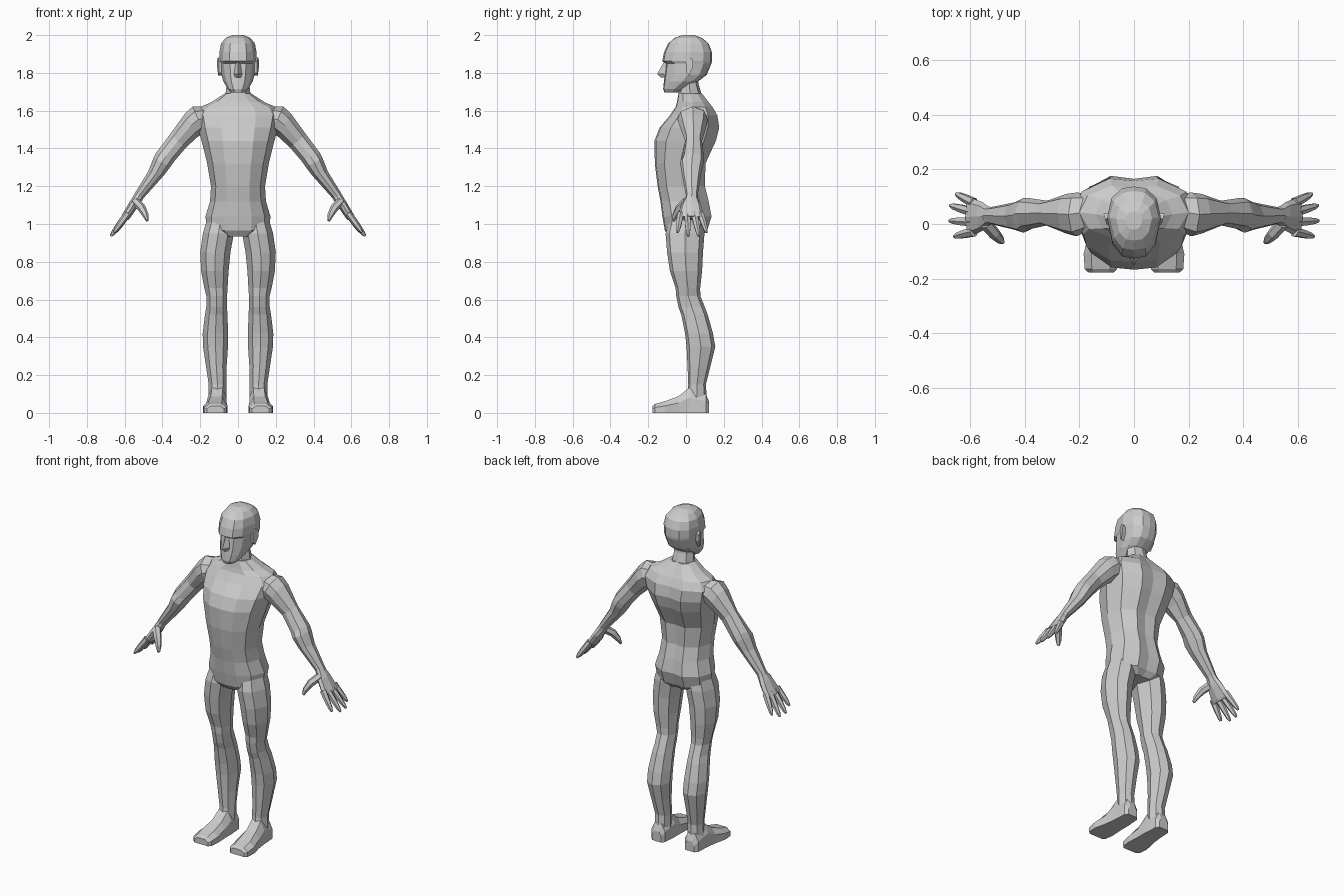
import bpy, bmesh, math
from mathutils import Vector

grey = bpy.data.materials.new("plain_grey")
grey.diffuse_color = (0.6, 0.6, 0.6, 1)

# Half cross-sections, front to back, in units of half width and half depth
TORSO = [(0, -1), (.42, -.95), (.82, -.62), (1, 0), (.85, .62), (.4, 1), (0, .93)]
HEAD = [(0, -1), (.45, -.94), (.8, -.6), (1, .1), (.85, .65), (.45, .95), (0, 1)]
LIMB = [(0, -1), (.62, -.8), (1, 0), (.68, .75), (0, 1)]
NOSE = [(0, -1), (1, .2), (1, 1)]


def full(half):
    """Mirror a half section into a closed ring."""
    return half + [(-x, y) for x, y in reversed(half) if x > 0]


def loft(name, rings):
    """Skin a list of point rings and cap both ends."""
    bm = bmesh.new()
    vs = [[bm.verts.new(p) for p in r] for r in rings]
    n = len(vs[0])
    for a, b in zip(vs, vs[1:]):
        for i in range(n):
            j = (i + 1) % n
            bm.faces.new((a[i], a[j], b[j], b[i]))
    bm.faces.new(vs[0])
    bm.faces.new(vs[-1])
    bmesh.ops.recalc_face_normals(bm, faces=bm.faces)
    me = bpy.data.meshes.new(name)
    bm.to_mesh(me)
    bm.free()
    me.materials.append(grey)
    ob = bpy.data.objects.new(name, me)
    bpy.context.collection.objects.link(ob)
    return ob


def stack(name, half, rows):
    """Loft upright rings: z, inner x, outer x, front y, back y."""
    return loft(name, [[((a + b) / 2 + x * (b - a) / 2, (f + k) / 2 + y * (k - f) / 2, z)
                        for x, y in full(half)] for z, a, b, f, k in rows])


def centred(name, half, rows):
    return stack(name, half, [(z, -w, w, f, b) for z, w, f, b in rows])


def slanted(name, s, rows):
    """Loft arm rings: outer x, z, inner x, z, front y, back y."""
    return loft(name, [[(s * ((xo + xi) / 2 + u * (xo - xi) / 2), (f + b) / 2 + v * (b - f) / 2,
                         (zo + zi) / 2 + u * (zo - zi) / 2) for u, v in full(LIMB)]
                       for xo, zo, xi, zi, f, b in rows])


def tube(name, s, pts, radii):
    """Six sided tapered digit through a few points."""
    pts = [Vector(p) for p in pts]
    d = (pts[-1] - pts[0]).normalized()
    u = d.cross(Vector((0, 1, 0))).normalized()
    v = d.cross(u)
    rings = []
    for p, r in zip(pts, radii):
        ring = [p + r * (math.cos(t * math.pi / 3) * u + math.sin(t * math.pi / 3) * v) for t in range(6)]
        rings.append([(s * q.x, q.y, q.z) for q in ring])
    return loft(name, rings)


def union(base, parts):
    """Merge parts into one continuous skin."""
    for p in parts:
        m = base.modifiers.new("join", 'BOOLEAN')
        m.operation, m.solver, m.object = 'UNION', 'EXACT', p
        bpy.context.view_layer.update()
        dg = bpy.context.evaluated_depsgraph_get()
        me = bpy.data.meshes.new_from_object(base.evaluated_get(dg))
        base.modifiers.clear()
        base.data = me
        bpy.data.objects.remove(p)
    return base


# Torso
body = centred("body", TORSO, [
    (.935, .10, -.09, .08), (.965, .165, -.112, .112), (1.04, .172, -.125, .135),
    (1.12, .148, -.135, .12), (1.2, .143, -.15, .10), (1.32, .163, -.165, .103),
    (1.44, .193, -.167, .158), (1.51, .212, -.14, .176), (1.575, .225, -.085, .166),
    (1.62, .2, -.055, .14), (1.645, .14, -.048, .12), (1.69, .072, -.04, .085)])

# Neck
parts = [centred("neck", LIMB, [(1.6, .085, -.05, .11), (1.69, .066, -.04, .082),
                                (1.74, .06, -.03, .066), (1.8, .06, -.03, .06)])]

leg_rows = [
    (1.02, .02, .165, -.09, .09), (.95, .022, .186, -.108, .098), (.85, .04, .2, -.1, .09),
    (.75, .05, .195, -.085, .085), (.66, .055, .178, -.055, .075), (.62, .058, .168, -.052, .076),
    (.56, .058, .168, -.04, .1), (.52, .056, .175, -.025, .115), (.42, .052, .187, -.005, .143),
    (.35, .053, .185, .003, .155), (.25, .06, .17, .008, .13), (.15, .062, .155, .012, .105),
    (.06, .062, .155, 0, .112)]
# Foot rows: y, inner x, outer x, height
foot_rows = [(.122, .08, .14, .06), (.105, .066, .155, .1), (.02, .06, .16, .135),
             (-.04, .06, .168, .088), (-.11, .056, .184, .062), (-.165, .062, .18, .047),
             (-.178, .075, .165, .036)]
arm_rows = [
    (.17, 1.62, .14, 1.51, -.02, .11), (.24, 1.622, .18, 1.485, -.045, .115),
    (.28, 1.585, .215, 1.46, -.035, .11), (.36, 1.475, .275, 1.405, -.005, .085),
    (.435, 1.375, .335, 1.335, -.02, .095), (.447, 1.35, .36, 1.3, -.032, .095),
    (.476, 1.277, .39, 1.26, -.022, .08), (.545, 1.165, .5, 1.137, 0, .062),
    (.56, 1.138, .515, 1.112, -.008, .066)]
hand_rows = [(.555, 1.147, .51, 1.122, -.005, .064), (.575, 1.115, .532, 1.088, -.025, .08),
             (.61, 1.055, .572, 1.03, -.042, .094), (.617, 1.043, .582, 1.02, -.04, .092)]
# Fingers: root y, tip x, tip y, tip z
fingers = [(-.028, .657, -.046, .955), (.007, .674, .012, .936),
           (.043, .672, .068, .936), (.077, .65, .11, .955)]

for side, s in (("right", -1), ("left", 1)):
    # Leg, foot and arm
    leg = [(z, a, b, f, k) if s > 0 else (z, -a, -b, f, k) for z, a, b, f, k in leg_rows]
    parts.append(stack("leg", LIMB, leg))
    parts.append(loft("foot", [[(s * x, y, z) for x, z in (
        (a, 0), (b, 0), (b, .6 * h), (b - .22 * (b - a), h), (a + .22 * (b - a), h), (a, .6 * h))]
        for y, a, b, h in foot_rows]))
    parts.append(slanted("arm", s, arm_rows))
    # Hand with four fingers and a thumb
    hand = slanted(side + "_hand", s, hand_rows)
    digits = []
    for ry, tx, ty, tz in fingers:
        a, b = Vector((.585, ry, 1.055)), Vector((tx, ty, tz))
        digits.append(tube("finger", s, [a, a.lerp(b, .55), a.lerp(b, .85), b], [.019, .016, .012, .006]))
    digits.append(tube("thumb", s, [(.545, .005, 1.12), (.51, -.035, 1.085), (.488, -.058, 1.045),
                                    (.48, -.068, 1.018)], [.024, .022, .016, .008]))
    union(hand, digits)
union(body, parts)

# Head with overhanging brow
head = centred("head", HEAD, [
    (1.695, .034, -.114, -.04), (1.715, .055, -.121, -.01), (1.755, .078, -.117, .065),
    (1.79, .088, -.113, .11), (1.85, .094, -.106, .135), (1.862, .098, -.126, .137),
    (1.91, .098, -.116, .137), (1.955, .09, -.095, .12), (1.985, .066, -.06, .085),
    (2.0, .03, -.02, .045)])
features = [centred("nose", NOSE, [(1.856, .011, -.118, -.09), (1.795, .021, -.152, -.09),
                                   (1.775, .017, -.132, -.09)])]
# Ears
for s in (-1, 1):
    outline = [(-.002, 1.86), (.018, 1.882), (.038, 1.868), (.036, 1.83), (.016, 1.787), (.002, 1.8)]
    features.append(loft("ear", [[(s * .075, y, z) for y, z in outline],
                                 [(s * (.1 + .3 * max(y, 0)), y, z) for y, z in outline]]))
union(head, features)
